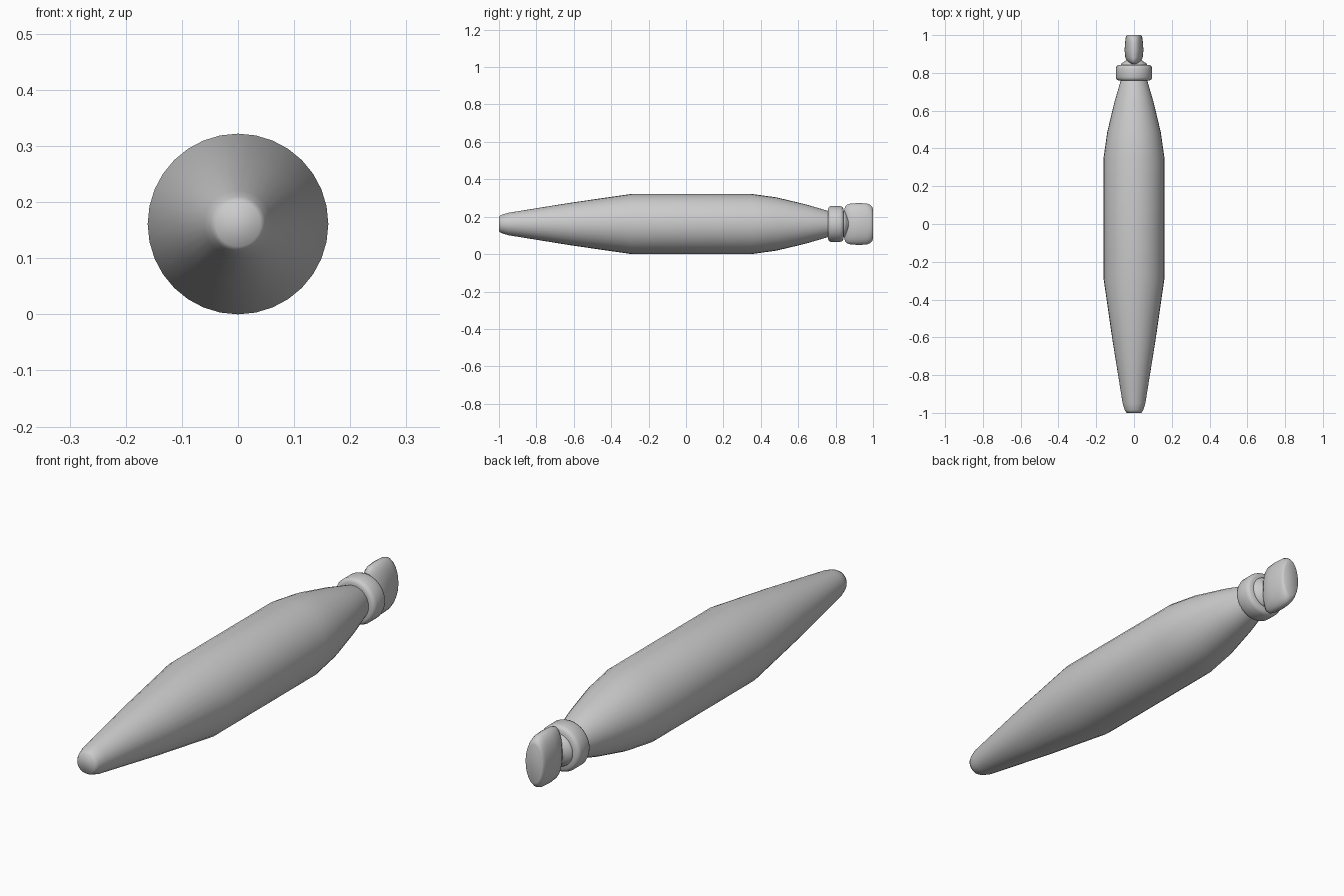
import bpy, bmesh, math

if "Cube" in bpy.data.objects:
    bpy.data.objects.remove(bpy.data.objects["Cube"])

CZ = 0.161   # height of the long axis


def loft(name, sections, sides=32, angle=180):
    """Skin elliptical sections (y, half width, half height) along the y axis."""
    bm = bmesh.new()
    rings = []
    for y, hx, hz in sections:
        rings.append([bm.verts.new((hx * math.cos(2 * math.pi * i / sides), y,
                                    CZ + hz * math.sin(2 * math.pi * i / sides)))
                      for i in range(sides)])
    for a, b in zip(rings, rings[1:]):
        for i in range(sides):
            j = (i + 1) % sides
            bm.faces.new((a[i], a[j], b[j], b[i]))
    bm.faces.new(rings[0])
    bm.faces.new(rings[-1])
    bmesh.ops.recalc_face_normals(bm, faces=bm.faces)
    mesh = bpy.data.meshes.new(name)
    bm.to_mesh(mesh)
    bm.free()
    obj = bpy.data.objects.new(name, mesh)
    bpy.context.collection.objects.link(obj)
    bpy.ops.object.select_all(action='DESELECT')
    obj.select_set(True)
    bpy.context.view_layer.objects.active = obj
    bpy.ops.object.shade_smooth_by_angle(angle=math.radians(angle))
    return obj


def turn(name, profile, **kw):
    return loft(name, [(y, r, r) for y, r in profile], **kw)


# tapered main body
turn("body", [(-1.0, 0.04), (-0.985, 0.049), (-0.95, 0.06), (-0.615, 0.114),
              (-0.29, 0.161), (0.35, 0.161), (0.485, 0.142), (0.64, 0.105),
              (0.757, 0.071), (0.78, 0.06)])

# rounded collar
turn("collar", [(0.76, 0.06), (0.759, 0.08), (0.764, 0.091), (0.776, 0.096),
                (0.824, 0.096), (0.836, 0.092), (0.842, 0.082), (0.843, 0.06)])

# flared neck between collar and grip
turn("neck", [(0.835, 0.07), (0.85, 0.067), (0.86, 0.05), (0.875, 0.032), (0.9, 0.025)])

# flattened grip
loft("grip", [(0.846, 0.018, 0.075), (0.85, 0.024, 0.092), (0.862, 0.035, 0.104),
              (0.88, 0.046, 0.109), (0.92, 0.05, 0.112), (0.965, 0.047, 0.11),
              (0.985, 0.044, 0.102), (0.996, 0.041, 0.09), (1.0, 0.036, 0.08)])
